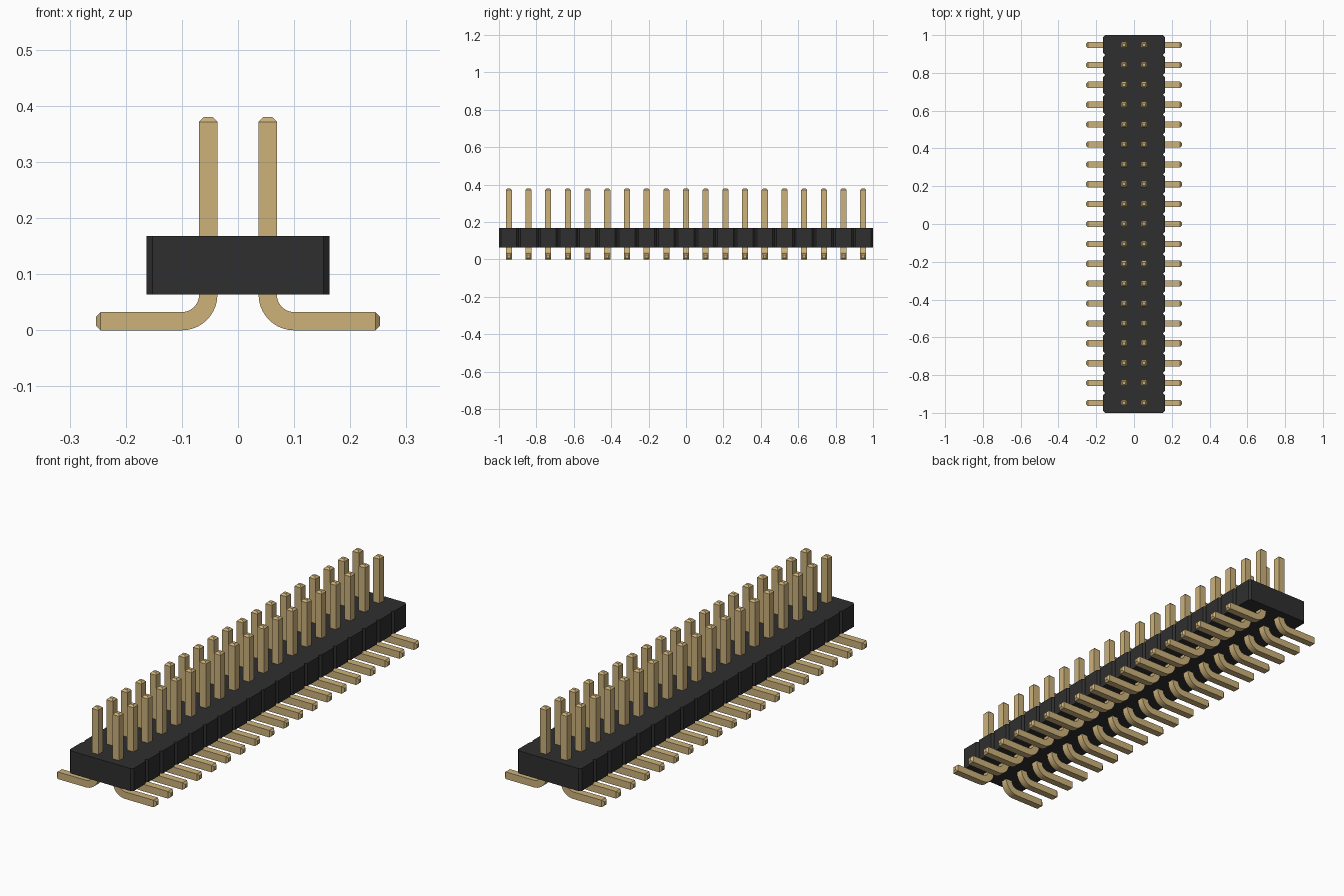
import bpy, bmesh, math
from mathutils import Vector

cube = bpy.data.objects.get("Cube")
if cube:
    bpy.data.objects.remove(cube, do_unlink=True)

PINS = 19
PITCH = 2 / PINS
HALF_PIN = 0.0163
CHAMFER = 0.0083


def make_material(name, colour):
    mat = bpy.data.materials.new(name)
    mat.use_nodes = True
    mat.diffuse_color = colour
    bsdf = mat.node_tree.nodes["Principled BSDF"]
    bsdf.inputs["Base Color"].default_value = colour
    return mat


def make_object(name, bm, mat):
    bmesh.ops.recalc_face_normals(bm, faces=bm.faces)
    mesh = bpy.data.meshes.new(name)
    bm.to_mesh(mesh)
    bm.free()
    mesh.materials.append(mat)
    obj = bpy.data.objects.new(name, mesh)
    bpy.context.collection.objects.link(obj)
    return obj


black = make_material("black plastic", (0.028, 0.028, 0.028, 1))
gold = make_material("gold metal", (0.61, 0.445, 0.195, 1))

# Housing: notched outline between neighbouring pin pairs, extruded upwards
half_width, notch = 0.163, 0.0105
side = []
for i in range(PINS):
    y0, y1 = -1 + i * PITCH, -1 + (i + 1) * PITCH
    if i == 0:
        side.append((half_width - notch, y0))
    side += [(half_width, y0 + notch), (half_width, y1 - notch), (half_width - notch, y1)]
outline = side + [(-x, y) for x, y in reversed(side)]
bm = bmesh.new()
base = bm.faces.new([bm.verts.new((x, y, 0.064)) for x, y in outline])
top = bmesh.ops.extrude_face_region(bm, geom=[base])["geom"]
bmesh.ops.translate(bm, vec=(0, 0, 0.104), verts=[v for v in top if isinstance(v, bmesh.types.BMVert)])
make_object("housing", bm, black)

# Pin: square section swept down the post, round the bend and along the foot
post_x, foot_z, post_top, foot_end = 0.053, HALF_PIN, 0.38, 0.253
bend = 0.047
tip = HALF_PIN - CHAMFER
stations = [(post_x, post_top, 0, tip), (post_x, post_top - CHAMFER, 0, HALF_PIN)]
for i in range(11):
    a = math.pi / 2 * i / 10
    stations.append((post_x + bend * (1 - math.cos(a)),
                     foot_z + bend * (1 - math.sin(a)), a, HALF_PIN))
stations += [(foot_end - CHAMFER, foot_z, math.pi / 2, HALF_PIN),
             (foot_end, foot_z, math.pi / 2, tip)]

bm = bmesh.new()
first_y = -1 + PITCH / 2
rings = []
for x, z, a, h in stations:
    across = Vector((math.cos(a), 0, math.sin(a))) * h
    depth = Vector((0, h, 0))
    centre = Vector((x, first_y, z))
    rings.append([bm.verts.new(centre + across * s + depth * t)
                  for s, t in ((1, 1), (-1, 1), (-1, -1), (1, -1))])
for r, s in zip(rings, rings[1:]):
    for k in range(4):
        n = (k + 1) % 4
        bm.faces.new((r[k], r[n], s[n], s[k]))
bm.faces.new(rings[0])
bm.faces.new(rings[-1])
pins = make_object("contact_pins", bm, gold)

# Smooth only the bend
bpy.ops.object.select_all(action="DESELECT")
pins.select_set(True)
bpy.context.view_layer.objects.active = pins
bpy.ops.object.shade_smooth_by_angle(angle=math.radians(30))

# Repeat along the row and mirror to the other side
row = pins.modifiers.new("row", "ARRAY")
row.count = PINS
row.use_relative_offset = False
row.use_constant_offset = True
row.constant_offset_displace = (0, PITCH, 0)
mirror = pins.modifiers.new("second row", "MIRROR")
mirror.use_axis = (True, False, False)
mirror.use_mirror_merge = False
